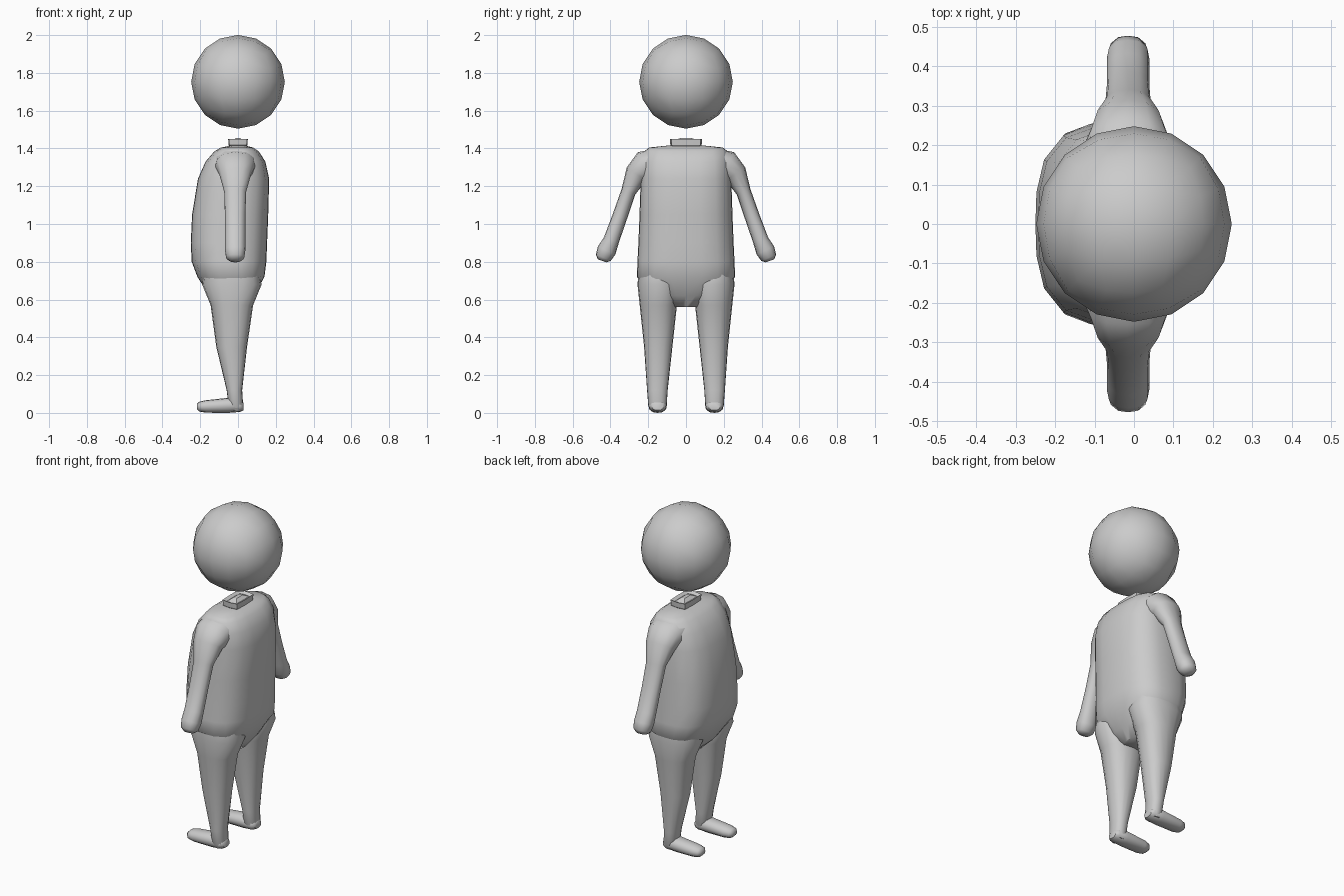
import bpy, bmesh
from math import cos, sin, pi, radians
from mathutils import Vector

if "Cube" in bpy.data.objects:
    bpy.data.objects.remove(bpy.data.objects["Cube"])


def section(c, u, v, p, n):
    """Superellipse ring around c spanned by half-axes u and v."""
    pts = []
    for i in range(n):
        a = 2 * pi * i / n
        ca, sa = cos(a), sin(a)
        k = (abs(ca) ** p + abs(sa) ** p) ** (-1 / p)
        pts.append(Vector(c) + Vector(u) * ca * k + Vector(v) * sa * k)
    return pts


def finish(name, bm, angle=50, mirror=False):
    bmesh.ops.recalc_face_normals(bm, faces=bm.faces[:])
    me = bpy.data.meshes.new(name)
    bm.to_mesh(me)
    bm.free()
    ob = bpy.data.objects.new(name, me)
    bpy.context.collection.objects.link(ob)
    bpy.ops.object.select_all(action='DESELECT')
    ob.select_set(True)
    bpy.context.view_layer.objects.active = ob
    if angle:
        bpy.ops.object.shade_smooth_by_angle(angle=radians(angle))
    if mirror:
        m = ob.modifiers.new("mirror", 'MIRROR')
        m.use_axis = (False, True, False)
        m.use_mirror_merge = False
    return ob


def loft(name, rings, p=2.4, n=16, angle=50, mirror=False):
    """Skin a list of (centre, u, v) rings and cap both ends."""
    bm = bmesh.new()
    loops = [[bm.verts.new(q) for q in section(c, u, v, p, n)] for c, u, v in rings]
    for a, b in zip(loops, loops[1:]):
        for i in range(n):
            j = (i + 1) % n
            bm.faces.new((a[i], a[j], b[j], b[i]))
    bm.faces.new(loops[0])
    bm.faces.new(loops[-1])
    return finish(name, bm, angle, mirror)


def level(z, x0, x1, y0, y1):
    """Horizontal ring from its extents."""
    return (((x0 + x1) / 2, (y0 + y1) / 2, z), ((x1 - x0) / 2, 0, 0), (0, (y1 - y0) / 2, 0))


# Head: rounded cube
bm = bmesh.new()
bmesh.ops.create_cube(bm, size=2)
bmesh.ops.subdivide_edges(bm, edges=bm.edges[:], cuts=3, use_grid_fill=True)
for v in bm.verts:
    d = Vector([sin(c * pi / 4) / cos(c * pi / 4) for c in v.co]).normalized()
    v.co = Vector((0, 0, 1.753)) + d * 0.248
finish("head", bm, 60)

# Torso
torso = [(0.56, -0.09, 0.04, 0.07), (0.62, -0.15, 0.085, 0.16), (0.72, -0.215, 0.14, 0.26),
         (0.80, -0.245, 0.15, 0.257), (0.90, -0.25, 0.154, 0.252), (1.05, -0.243, 0.16, 0.246),
         (1.24, -0.212, 0.165, 0.24), (1.33, -0.172, 0.145, 0.235), (1.385, -0.125, 0.11, 0.22),
         (1.405, -0.09, 0.08, 0.195), (1.415, -0.04, 0.04, 0.10)]
loft("torso", [level(z, a, b, -y, y) for z, a, b, y in torso], p=2.9, n=20)

# Neck collar
neck = [(1.395, 0.035, 0.06), (1.418, 0.05, 0.083), (1.45, 0.052, 0.085),
        (1.44, 0.033, 0.065), (1.455, 0.012, 0.03)]
loft("neck", [level(z, -x, x, -y, y) for z, x, y in neck], p=8, n=8, angle=20)

# Legs
legs = [(0.75, -0.18, 0.11, 0.05, 0.25), (0.68, -0.19, 0.125, 0.03, 0.257),
        (0.57, -0.145, 0.08, 0.048, 0.245), (0.35, -0.115, 0.048, 0.072, 0.222),
        (0.12, -0.06, 0.022, 0.097, 0.206), (0.04, -0.05, 0.027, 0.102, 0.2),
        (0.012, -0.04, 0.02, 0.115, 0.187)]
loft("legs", [level(*r) for r in legs], mirror=True)

# Feet
feet = [(0.028, 0.034, 0.03, 0.02), (0.01, 0.038, 0.045, 0.033), (-0.05, 0.04, 0.049, 0.04),
        (-0.17, 0.034, 0.047, 0.033), (-0.205, 0.033, 0.038, 0.026), (-0.218, 0.033, 0.022, 0.014)]
loft("feet", [((x, 0.15, z), (0, ry, 0), (0, 0, rz)) for x, z, ry, rz in feet],
     n=12, mirror=True)

# Arms: rings perpendicular to the path (y, z, half thickness, half depth)
arms = [(0.15, 1.325, 0.075, 0.11), (0.215, 1.305, 0.085, 0.105), (0.262, 1.265, 0.062, 0.085),
        (0.305, 1.17, 0.039, 0.058), (0.35, 1.04, 0.04, 0.054), (0.395, 0.915, 0.042, 0.054),
        (0.42, 0.86, 0.051, 0.054), (0.438, 0.822, 0.043, 0.048), (0.444, 0.805, 0.024, 0.028)]
rings = []
for i, (y, z, t, d) in enumerate(arms):
    a, b = arms[max(i - 1, 0)], arms[min(i + 1, len(arms) - 1)]
    w = Vector((0, b[0] - a[0], b[1] - a[1])).normalized()
    rings.append(((-0.015, y, z), (d, 0, 0), (0, -w.z * t, w.y * t)))
loft("arms", rings, n=12, mirror=True)
